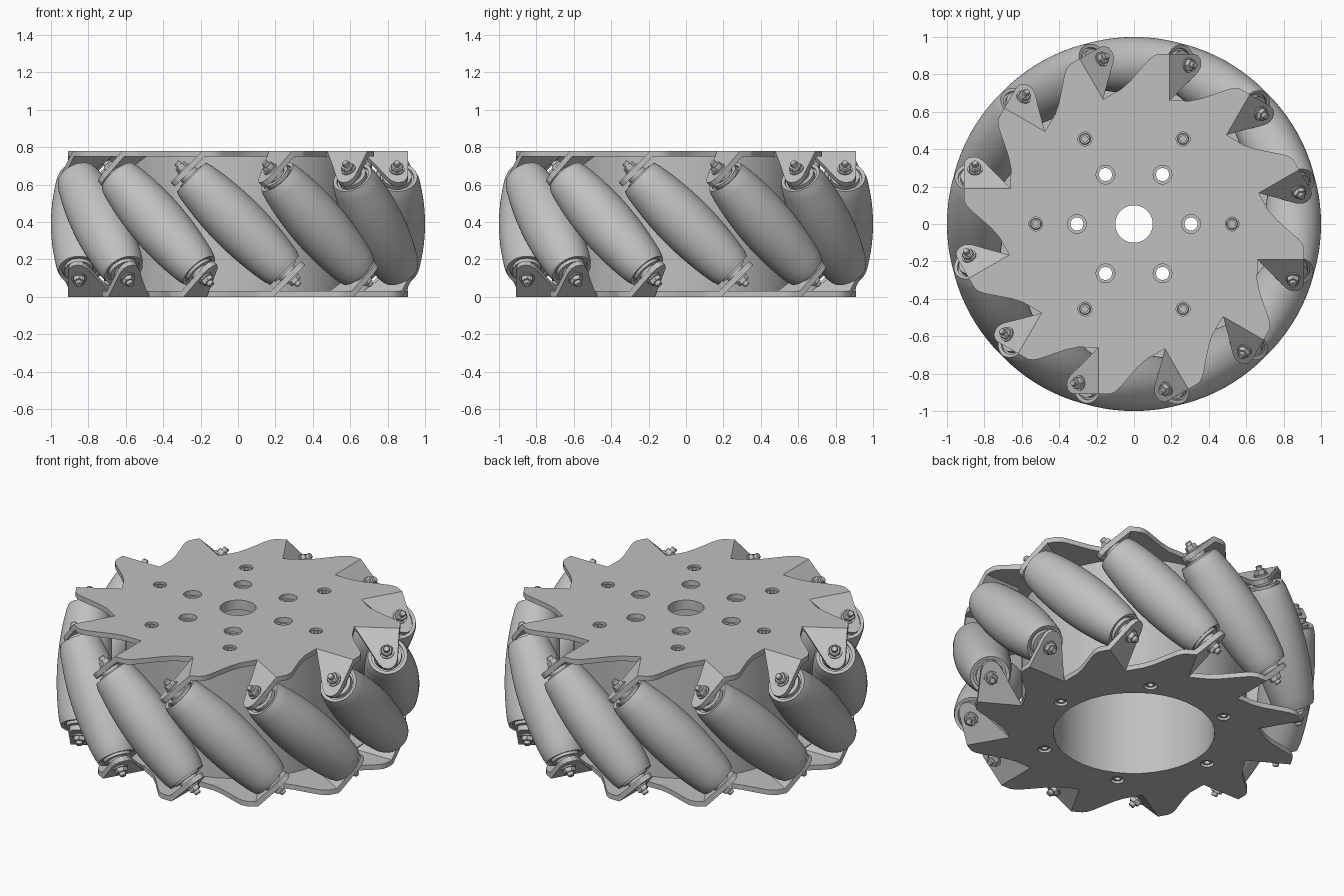
import bpy, bmesh, math
from mathutils import Matrix, Vector

if "Cube" in bpy.data.objects:
    bpy.data.objects.remove(bpy.data.objects["Cube"])

COUNT = 12          # rollers
H = 0.78            # wheel height
T = 0.03            # sheet thickness
AXIS_R = 0.85       # roller axis distance from the centre
STEP = 2 * math.pi / COUNT

grey = bpy.data.materials.new("metal_grey")
grey.use_nodes = True
grey.diffuse_color = (0.53, 0.53, 0.53, 1)
grey.node_tree.nodes["Principled BSDF"].inputs["Base Color"].default_value = (0.53, 0.53, 0.53, 1)


def spin(k):
    return Matrix.Rotation(k * STEP, 4, 'Z')


# Half turn about the radial axis swaps the top and bottom sheets
FLIP = Matrix.Translation((0, 0, H)) @ Matrix.Rotation(math.pi, 4, 'Y')
TILT = Matrix.Translation((0, AXIS_R, H / 2)) @ Matrix.Rotation(math.pi / 4, 4, 'Y')


def finish(bm, name):
    bmesh.ops.recalc_face_normals(bm, faces=bm.faces)
    mesh = bpy.data.meshes.new(name)
    bm.to_mesh(mesh)
    bm.free()
    mesh.materials.append(grey)
    return mesh


def place(name, mesh, matrix=Matrix()):
    ob = bpy.data.objects.new(name, mesh)
    bpy.context.scene.collection.objects.link(ob)
    ob.matrix_world = matrix
    return ob


def smooth(ob):
    bpy.ops.object.select_all(action='DESELECT')
    ob.select_set(True)
    bpy.context.view_layer.objects.active = ob
    bpy.ops.object.shade_smooth_by_angle(angle=math.radians(32))


def lathe(name, profile, sides=48, closed=False):
    """Revolve (radius, height) points about z; open ends are capped."""
    bm = bmesh.new()
    rings = [[bm.verts.new((r * math.cos(a), r * math.sin(a), z))
              for a in (2 * math.pi * i / sides for i in range(sides))]
             for r, z in profile]
    pairs = list(zip(rings, rings[1:]))
    if closed:
        pairs.append((rings[-1], rings[0]))
    else:
        bm.faces.new(rings[0])
        bm.faces.new(rings[-1])
    for a, b in pairs:
        for i in range(sides):
            j = (i + 1) % sides
            bm.faces.new((a[i], a[j], b[j], b[i]))
    return finish(bm, name)


def prism(name, points, offset):
    """Extrude a flat polygon of 3D points along an offset vector."""
    bm = bmesh.new()
    face = bm.faces.new([bm.verts.new(p) for p in points])
    new = bmesh.ops.extrude_face_region(bm, geom=[face], use_keep_orig=True)
    bmesh.ops.translate(bm, vec=offset,
                        verts=[g for g in new["geom"] if isinstance(g, bmesh.types.BMVert)])
    return finish(bm, name)


def drill(ob, holes):
    """Cut vertical round holes given as (x, y, radius)."""
    bm = bmesh.new()
    for x, y, r in holes:
        bmesh.ops.create_cone(bm, cap_ends=True, segments=40, radius1=r, radius2=r, depth=4,
                              matrix=Matrix.Translation((x, y, 0)))
    cutter = place("hole_cutter", finish(bm, "hole_cutter"))
    mod = ob.modifiers.new("holes", 'BOOLEAN')
    mod.operation = 'DIFFERENCE'
    mod.solver = 'EXACT'
    mod.object = cutter
    bpy.context.view_layer.update()
    graph = bpy.context.evaluated_depsgraph_get()
    cut = bpy.data.meshes.new_from_object(ob.evaluated_get(graph))
    ob.modifiers.clear()
    ob.data = cut
    bpy.data.objects.remove(cutter)


def circle_of_six(radius):
    return [(radius * math.cos(k * math.pi / 3), radius * math.sin(k * math.pi / 3))
            for k in range(6)]


# Toothed side sheets: one tooth outline repeated round the wheel
tooth = [(0.19, 0.66), (0.19, 0.91), (0.13, 0.91), (0.105, 0.9),
         (0.08, 0.88), (-0.02, 0.765), (-0.07, 0.72)]
outline = [spin(k) @ Vector((x, y, H)) for k in range(COUNT) for x, y in tooth]
top_plate = place("top_plate", prism("top_plate", outline, Vector((0, 0, -T))))
bottom_plate = place("bottom_plate", prism("bottom_plate", [FLIP @ p for p in outline],
                                           Vector((0, 0, T))))
screw_holes = [(x, y, 0.037) for x, y in circle_of_six(0.525)]
mount_holes = circle_of_six(0.305)
drill(top_plate, screw_holes + [(0, 0, 0.1)] + [(x, y, 0.05) for x, y in mount_holes])
drill(bottom_plate, screw_holes + [(0, 0, 0.445)])
smooth(top_plate)
smooth(bottom_plate)

# Hollow drum with a pierced end under the top sheet
drum = place("drum", lathe("drum", [(0.445, T), (0.62, T), (0.62, H - T), (0.1, H - T),
                                    (0.1, H - 2 * T), (0.445, H - 2 * T)], 96, True))
drill(drum, [(x, y, 0.035) for x, y in mount_holes])
smooth(drum)

# Recessed socket screws in both sheets
screw = lathe("screw", [(0.03, -0.03), (0.03, -0.012), (0.026, -0.008),
                        (0.016, -0.008), (0.016, -0.025)], 24)
for x, y in circle_of_six(0.525):
    spot = Matrix.Translation((x, y, H))
    place("top_screw", screw, spot)
    place("bottom_screw", screw, FLIP @ spot)

# Bent tabs that hold the roller axles
tab_shape = [(0, 0.66), (0.12, 0.745), (0.18, 0.785), (0.215, 0.81), (0.235, 0.835),
             (0.24, 0.86), (0.232, 0.885), (0.21, 0.903), (0.18, 0.91), (0, 0.91)]
slope = Vector((1, 0, -1)).normalized()
normal = Vector((1, 0, 1)).normalized()
tab = prism("tab", [Vector((0.19, y, H)) + slope * u - Vector((0, 0, 0)) for u, y in tab_shape],
            -normal * T)

# Barrel roller whose bulge follows the round rim of the wheel
HALF = 0.35
barrel = []
for i in range(25):
    s = HALF * (i / 12 - 1)
    barrel.append((1 - math.sqrt(AXIS_R ** 2 + s * s / 2), s))
end = barrel[-1][0]
roller = lathe("roller", [(0.09, -HALF + 0.012), (0.09, -HALF), (end - 0.006, -HALF - 0.004)]
               + barrel[1:-1]
               + [(end - 0.006, HALF + 0.004), (0.09, HALF), (0.09, HALF - 0.012)], 64)

# Axle end fittings: spacer, nut and stud
spacer = lathe("spacer", [(0.078, 0.33), (0.078, 0.362), (0.055, 0.362), (0.055, 0.385)], 32)
washer = lathe("washer", [(0.04, 0.4), (0.04, 0.418)], 32)
nut = lathe("nut", [(0.034, 0.41), (0.034, 0.436), (0.03, 0.442)], 6)
stud = lathe("stud", [(0.018, 0.4), (0.018, 0.46), (0.014, 0.465)], 20)

first = {}
for k in range(COUNT):
    first.setdefault("roller", place("roller", roller, spin(k) @ TILT))
    for side, turn in (("top", Matrix()), ("bottom", FLIP)):
        base = spin(k) @ turn
        place(side + "_tab", tab, base)
        for part in (spacer, washer, nut, stud):
            ob = place(side + "_" + part.name, part, base @ TILT)
            first.setdefault(part.name, ob)
for key in ("roller", "spacer", "washer", "stud"):
    smooth(first[key])
